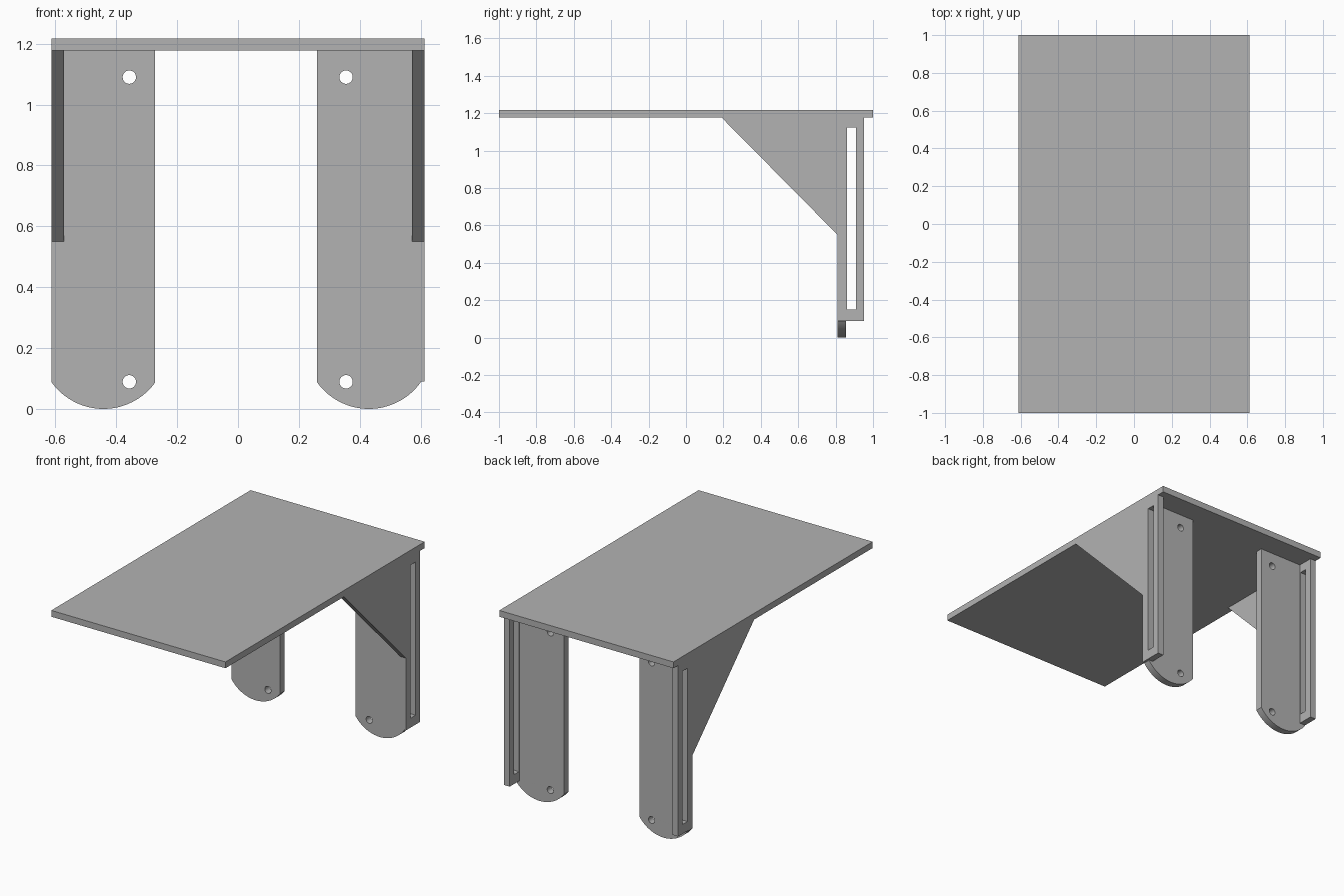
import bpy, bmesh, math

if "Cube" in bpy.data.objects:
    bpy.data.objects.remove(bpy.data.objects["Cube"], do_unlink=True)

grey = bpy.data.materials.new("plain grey")
grey.use_nodes = True
grey.diffuse_color = (0.45, 0.45, 0.45, 1)
grey.node_tree.nodes["Principled BSDF"].inputs["Base Color"].default_value = (0.45, 0.45, 0.45, 1)

HALF_W = 0.612      # half width of the top
TOP_Z = 1.177       # underside of the top


def arc(cx, cy, r, start, end, n):
    return [(cx + r * math.cos(start + (end - start) * i / n),
             cy + r * math.sin(start + (end - start) * i / n)) for i in range(n + 1)]


def circle(cx, cy, r):
    return arc(cx, cy, r, 0, 2 * math.pi, 32)[:-1]


def rect(u0, v0, u1, v1):
    return [(u0, v0), (u1, v0), (u1, v1), (u0, v1)]


def sheet(name, loops, low, high, place):
    """Extrude an outline with holes from low to high; place maps (u, v, w) to x, y, z."""
    curve = bpy.data.curves.new(name + "_profile", "CURVE")
    curve.dimensions = "2D"
    curve.fill_mode = "BOTH"
    curve.extrude = (high - low) / 2
    for loop in loops:
        spline = curve.splines.new("POLY")
        spline.points.add(len(loop) - 1)
        for point, (u, v) in zip(spline.points, loop):
            point.co = (u, v, 0, 1)
        spline.use_cyclic_u = True
    helper = bpy.data.objects.new(name + "_profile", curve)
    bpy.context.collection.objects.link(helper)
    bpy.context.view_layer.update()
    mesh = bpy.data.meshes.new_from_object(
        helper.evaluated_get(bpy.context.evaluated_depsgraph_get()))
    bpy.data.objects.remove(helper, do_unlink=True)
    bpy.data.curves.remove(curve)

    bm = bmesh.new()
    bm.from_mesh(mesh)
    bmesh.ops.remove_doubles(bm, verts=bm.verts, dist=1e-5)
    for v in bm.verts:
        v.co = place(v.co.x, v.co.y, v.co.z + (low + high) / 2)
    bmesh.ops.recalc_face_normals(bm, faces=bm.faces)
    bm.to_mesh(mesh)
    bm.free()
    mesh.name = name
    mesh.materials.clear()
    mesh.materials.append(grey)
    obj = bpy.data.objects.new(name, mesh)
    bpy.context.collection.objects.link(obj)
    bpy.ops.object.select_all(action="DESELECT")
    obj.select_set(True)
    bpy.context.view_layer.objects.active = obj
    bpy.ops.object.shade_smooth_by_angle(angle=math.radians(30))
    return obj


# Flat top board
sheet("top_board", [rect(-HALF_W, -1, HALF_W, 1)], TOP_Z, 1.217,
      lambda u, v, w: (u, v, w))

# Slotted side brackets with a sloping gusset
bracket = [(0.19, TOP_Z), (0.81, 0.55), (0.81, 0.09), (0.953, 0.09), (0.953, TOP_Z)]
slot = rect(0.86, 0.15, 0.908, 1.123)
for side, low in (("right", -HALF_W), ("left", HALF_W - 0.04)):
    sheet(side + "_bracket", [bracket, slot], low, low + 0.04,
          lambda u, v, w: (w, u, v))

# Mounting plates with a rounded foot and two screw holes
half, sag = 0.17, 0.087
radius = (half ** 2 + sag ** 2) / (2 * sag)
spread = math.asin(half / radius)
for side, cx, hole_x in (("right", -0.442, -0.357), ("left", 0.43, 0.355)):
    foot = arc(cx, radius, radius, -math.pi / 2 - spread, -math.pi / 2 + spread, 32)
    outline = foot + [(cx + half, TOP_Z), (cx - half, TOP_Z)]
    holes = [circle(hole_x, z, 0.022) for z in (0.089, 1.09)]
    sheet(side + "_mounting_plate", [outline] + holes, 0.81, 0.855,
          lambda u, v, w: (u, w, v))
